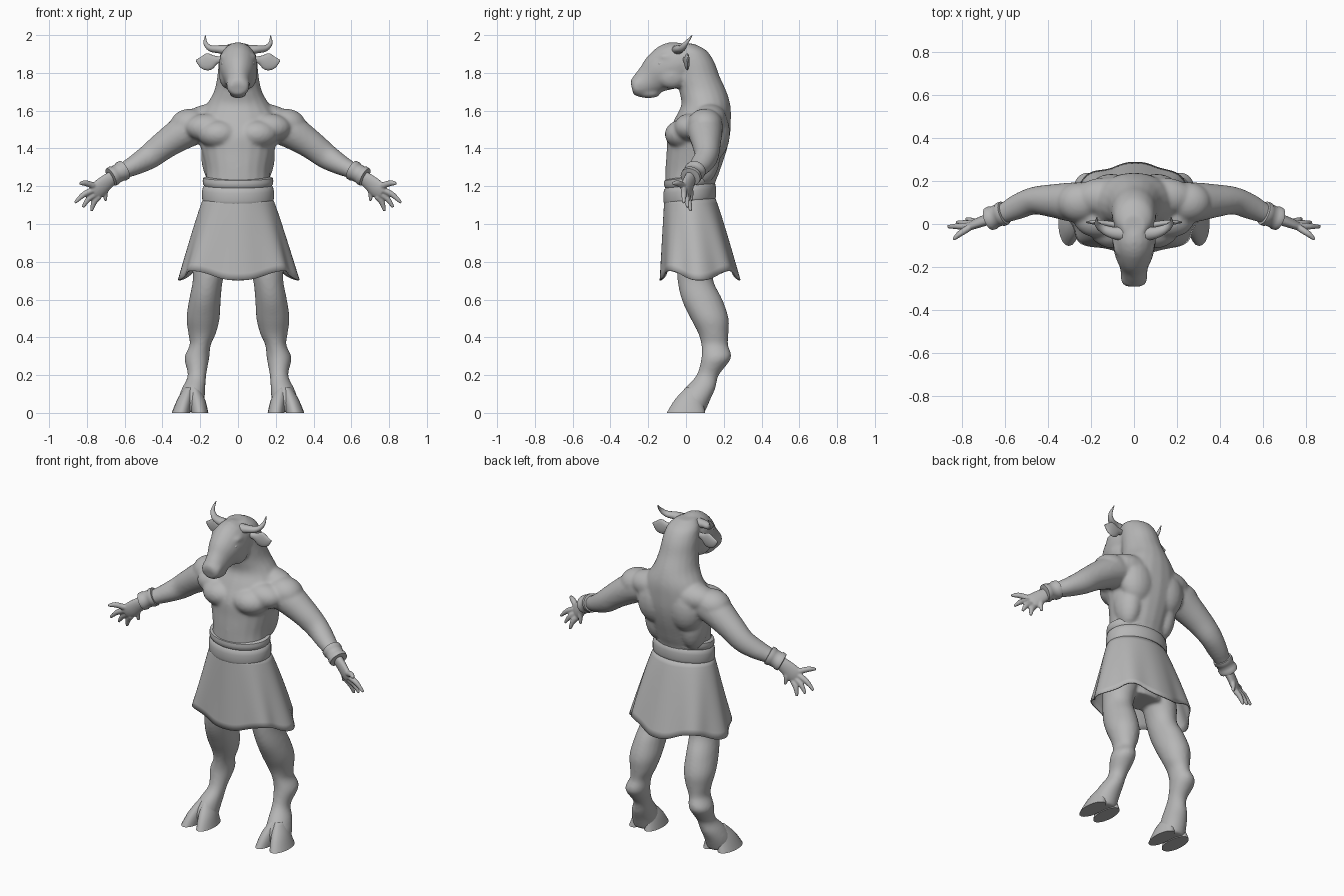
import bpy, bmesh, math
from mathutils import Vector, Matrix

if "Cube" in bpy.data.objects:
    bpy.data.objects.remove(bpy.data.objects["Cube"], do_unlink=True)

X, Y, Z = Vector((1, 0, 0)), Vector((0, 1, 0)), Vector((0, 0, 1))

grey = bpy.data.materials.new("plain grey")
grey.use_nodes = True
grey.diffuse_color = (0.47, 0.47, 0.47, 1)
grey.node_tree.nodes["Principled BSDF"].inputs["Base Color"].default_value = grey.diffuse_color


def smooth_path(pts, steps):
    """Catmull-Rom through points that also carry two radii."""
    out = []
    for i in range(len(pts) - 1):
        p0, p1, p2, p3 = (pts[max(0, min(len(pts) - 1, i + k))] for k in (-1, 0, 1, 2))
        for s in range(steps):
            t = s / steps
            out.append([0.5 * (2 * b + (c - a) * t + (2 * a - 5 * b + 4 * c - d) * t * t
                               + (3 * b - a - 3 * c + d) * t ** 3)
                        for a, b, c, d in zip(p0, p1, p2, p3)])
    return out + [list(pts[-1])]


def tube(bm, pts, side, normal=None, steps=4, sides=20):
    """Loft ellipses (x, y, z, radius along side, other radius) along a path."""
    rows = smooth_path(pts, steps) if steps > 1 else pts
    mid = [Vector(r[:3]) for r in rows]
    rings = []
    for i, r in enumerate(rows):
        tan = normal or (mid[min(i + 1, len(mid) - 1)] - mid[max(i - 1, 0)]).normalized()
        b = tan.cross(side).normalized()
        a = b.cross(tan)
        ring = []
        for k in range(sides):
            ang = math.tau * k / sides
            ring.append(bm.verts.new(mid[i] + a * r[3] * math.cos(ang) + b * r[4] * math.sin(ang)))
        rings.append(ring)
    for low, high in zip(rings, rings[1:]):
        for k in range(sides):
            n = (k + 1) % sides
            bm.faces.new((low[k], low[n], high[n], high[k]))
    bm.faces.new(rings[0])
    bm.faces.new(rings[-1])


def blob(bm, centre, radii):
    m = Matrix.Translation(centre) @ Matrix.Diagonal((*radii, 1))
    bmesh.ops.create_uvsphere(bm, u_segments=20, v_segments=12, radius=1, matrix=m)


def mirror(bm):
    geo = bmesh.ops.duplicate(bm, geom=bm.verts[:] + bm.edges[:] + bm.faces[:])["geom"]
    for v in geo:
        if isinstance(v, bmesh.types.BMVert):
            v.co.x = -v.co.x


def finish(bm, name, voxel=0, soften=0, thick=0):
    bmesh.ops.recalc_face_normals(bm, faces=bm.faces[:])
    mesh = bpy.data.meshes.new(name)
    bm.to_mesh(mesh)
    bm.free()
    mesh.shade_smooth()
    mesh.set_sharp_from_angle(angle=math.radians(50))
    mesh.materials.append(grey)
    ob = bpy.data.objects.new(name, mesh)
    bpy.context.collection.objects.link(ob)
    if voxel:
        mod = ob.modifiers.new("fuse", 'REMESH')
        mod.mode, mod.voxel_size, mod.use_smooth_shade = 'VOXEL', voxel, True
        mod = ob.modifiers.new("soften", 'SMOOTH')
        mod.factor, mod.iterations = 0.5, soften
    if thick:
        mod = ob.modifiers.new("cloth", 'SOLIDIFY')
        mod.thickness, mod.offset = thick, 0


# Body: limbs and muscles of one side, mirrored
bm = bmesh.new()
tube(bm, [(.16, .1, 1.52, .09, .08), (.26, .1, 1.5, .095, .092), (.38, .108, 1.425, .077, .077),
          (.465, .108, 1.36, .064, .068), (.54, .08, 1.315, .059, .055), (.6, .052, 1.285, .048, .044),
          (.67, .024, 1.25, .036, .034)], Y)
tube(bm, [(.1, .05, .95, .1, .11), (.145, .05, .8, .095, .1), (.16, .05, .7, .08, .095),
          (.175, .085, .6, .084, .108), (.185, .125, .5, .088, .101), (.19, .145, .42, .073, .08),
          (.2, .152, .36, .056, .071), (.218, .16, .29, .066, .079), (.217, .115, .2, .049, .059),
          (.235, .075, .13, .062, .081), (.247, .045, .07, .071, .084), (.25, .035, .004, .07, .066)], X, Z)
blob(bm, (.1, -.015, 1.475), (.112, .098, .078))   # chest
blob(bm, (.16, .02, 1.51), (.12, .085, .075))      # outer chest
blob(bm, (.25, .1, 1.525), (.11, .095, .086))      # shoulder
blob(bm, (.13, .125, 1.555), (.15, .092, .082))    # upper back
blob(bm, (.105, .145, 1.48), (.11, .088, .14))     # shoulder blade
blob(bm, (.12, .09, 1.37), (.076, .092, .16))      # flank
blob(bm, (.066, -.1, 1.885), (.032, .05, .02))     # brow
blob(bm, (.038, -.252, 1.742), (.025, .024, .028)) # nostril
blob(bm, (.055, -.075, 1.785), (.045, .08, .07))   # cheek
mirror(bm)
# Trunk and neck
tube(bm, [(0, .06, .78, .14, .09), (0, .04, 1, .175, .12), (0, .02, 1.18, .17, .128),
          (0, .035, 1.28, .17, .144), (0, .055, 1.38, .192, .158), (0, .068, 1.47, .212, .165),
          (0, .09, 1.56, .205, .148), (0, .105, 1.63, .168, .13), (0, .09, 1.7, .128, .125),
          (0, .065, 1.78, .11, .114), (0, .045, 1.86, .102, .104), (0, .02, 1.92, .087, .087),
          (0, -.01, 1.955, .05, .05)], X, Z)
# Head, muzzle and jaw
tube(bm, [(0, .03, 1.85, .09, .09), (0, -.06, 1.842, .102, .124), (0, -.13, 1.808, .092, .112),
          (0, -.19, 1.765, .068, .086), (0, -.24, 1.735, .06, .066), (0, -.272, 1.722, .057, .05),
          (0, -.286, 1.718, .038, .032)], X)
blob(bm, (0, -.2, 1.69), (.045, .065, .024))
finish(bm, "body", voxel=.009, soften=9)

# Hands: palm, three fingers, a raised thumb and a low little finger
bm = bmesh.new()
across = Vector((.45, -.36, .82))
knuckle = Vector((.75, -.005, 1.175))
tube(bm, [(.65, .03, 1.258, .034, .028), (.7, .014, 1.218, .044, .024),
          (.74, 0, 1.183, .048, .021), (.764, -.008, 1.163, .038, .014)], across)
digits = [(knuckle + across * .034, (.838, -.072, 1.214)), (knuckle + across * .012, (.864, -.012, 1.112)),
          (knuckle - across * .012, (.822, .008, 1.088)), (knuckle - across * .034, (.776, .025, 1.068)),
          (Vector((.695, .02, 1.2)), (.7, .03, 1.122))]
for root, tip in digits:
    middle = root.lerp(Vector(tip), .5) + Vector((.006, 0, .008))
    tube(bm, [(*root, .017, .017), (*middle, .016, .015), (*tip, .008, .008)], across, sides=10)
mirror(bm)
finish(bm, "hands", voxel=.005, soften=4)

# Hooves: two toes on each foot, rising out of the ankle
bm = bmesh.new()
for out, wide in ((1, .049), (-1, .045)):
    tube(bm, [(.245 + .014 * out, .05, .135, .025, .05), (.248 + .034 * out, .015, .07, .04, .074),
              (.25 + (wide + .003) * out, 0, 0, wide, .102)], X, Z)
mirror(bm)
finish(bm, "hooves")

# Horns
bm = bmesh.new()
tube(bm, [(.055, -.045, 1.92, .032, .028), (.1, -.04, 1.925, .027, .022), (.145, -.022, 1.93, .02, .017),
          (.172, 0, 1.957, .012, .011), (.172, .032, 1.998, .002, .002)], Y, sides=14)
mirror(bm)
finish(bm, "horns")

# Ears
bm = bmesh.new()
tube(bm, [(.08, -.005, 1.872, .014, .014), (.115, 0, 1.868, .022, .014), (.15, .005, 1.86, .044, .014),
          (.185, .008, 1.858, .038, .011), (.222, .008, 1.866, .004, .003)], Z, sides=16)
mirror(bm)
finish(bm, "ears")

# Eyes
bm = bmesh.new()
blob(bm, (.077, -.135, 1.85), (.013, .017, .012))
mirror(bm)
finish(bm, "eyes")

# Wristbands with raised rims
bm = bmesh.new()
start, end = Vector((.6, .052, 1.288)), Vector((.675, .022, 1.247))
profile = [(0, .04), (.03, .053), (.25, .054), (.33, .049), (.67, .048), (.75, .053), (.97, .051), (1, .034)]
tube(bm, [(*start.lerp(end, f), r + .003, r) for f, r in profile], Y,
     (end - start).normalized(), steps=1, sides=24)
mirror(bm)
finish(bm, "wristbands")

# Belt with a wide lower roll and a narrow upper roll, dipping at the front
bm = bmesh.new()
rolls = [(1.103, -.012), (1.112, .001), (1.135, .007), (1.175, .007), (1.197, .002),
         (1.203, -.004), (1.21, .001), (1.228, .004), (1.244, .001), (1.25, -.012)]
tube(bm, [(0, .02, z, .183 + d, .133 + d) for z, d in rolls], X, Z, steps=1, sides=48)
for v in bm.verts:
    v.co.z += .1 * v.co.y - .002
finish(bm, "belt")

# Skirt: flared cloth with folds and a wavy hem
bm = bmesh.new()
count, rows, rings = 96, 12, []
for j in range(rows + 1):
    t = j / rows
    flare = t ** .9
    power = 1 - .2 * t
    ring = []
    for k in range(count):
        a = math.tau * k / count
        c, s = math.cos(a), math.sin(a)
        fold = 1 + .035 * t * math.cos(8 * a) + .015 * t * math.sin(5 * a + 1)
        x = math.copysign(abs(c) ** power, c) * (.178 + .13 * flare) * fold
        y = math.copysign(abs(s) ** power, s) * (.13 + .073 * flare) * fold
        if y > 0:
            x *= 1 - .9 * y * t
        hem = .727 - .025 * math.cos(4 * a)
        ring.append(bm.verts.new((x, y + .02 + .053 * flare, 1.14 + (hem - 1.14) * t)))
    rings.append(ring)
for top, low in zip(rings, rings[1:]):
    for k in range(count):
        n = (k + 1) % count
        bm.faces.new((top[k], top[n], low[n], low[k]))
finish(bm, "skirt", thick=.008)
